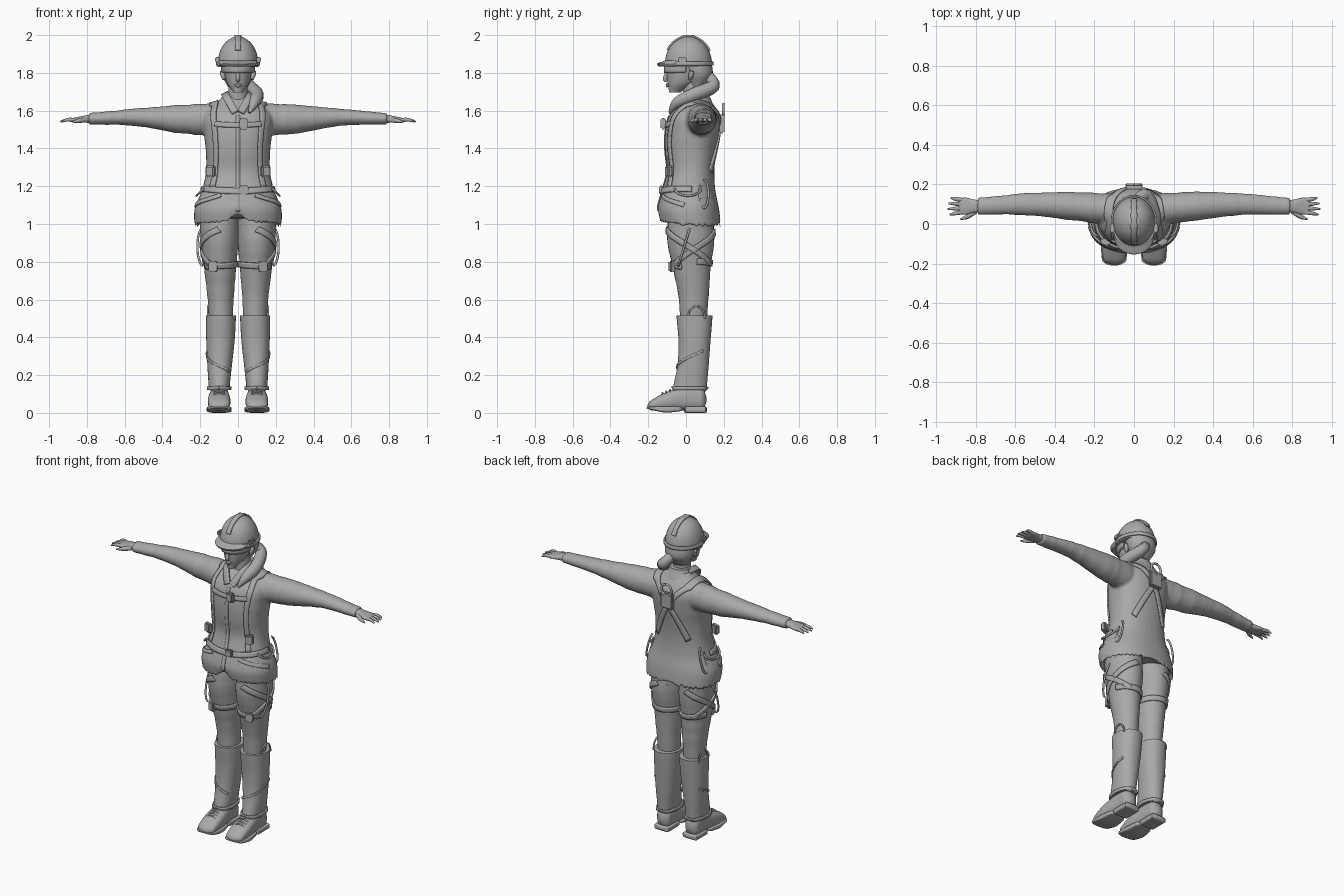
import bpy, bmesh, math, random
from mathutils import Vector

random.seed(4)
if "Cube" in bpy.data.objects:
    bpy.data.objects.remove(bpy.data.objects["Cube"])

grey = bpy.data.materials.new("plain grey")
grey.use_nodes = True
colour = (0.4, 0.4, 0.4, 1)
grey.diffuse_color = colour
grey.node_tree.nodes["Principled BSDF"].inputs["Base Color"].default_value = colour


def finish(name, bm, side=1):
    """Turn a bmesh into a shaded object, flipped across x for the right side."""
    bmesh.ops.scale(bm, vec=(side, 1, 1), verts=bm.verts)
    bmesh.ops.recalc_face_normals(bm, faces=bm.faces)
    mesh = bpy.data.meshes.new(name)
    bm.to_mesh(mesh)
    bm.free()
    mesh.polygons.foreach_set("use_smooth", [True] * len(mesh.polygons))
    mesh.set_sharp_from_angle(angle=math.radians(45))
    mesh.materials.append(grey)
    ob = bpy.data.objects.new(name, mesh)
    bpy.context.collection.objects.link(ob)
    return ob


def at(values, u):
    """Smooth value at fraction u along evenly spaced numbers or points."""
    if isinstance(values, (int, float)):
        return values
    last = len(values) - 1
    i = min(int(u * last), last - 1)
    t = u * last - i
    a, b, c, d = (values[min(max(k, 0), last)] for k in range(i - 1, i + 3))
    return b + (c - a) * (t / 2) + (a * 2 - b * 5 + c * 4 - d) * (t * t / 2) + (b * 3 - a - c * 3 + d) * (t ** 3 / 2)


def skin(bm, rings, closed=True):
    rows = [[bm.verts.new(co) for co in ring] for ring in rings]
    count = len(rows[0])
    for lower, upper in zip(rows, rows[1:]):
        for i in range(count if closed else count - 1):
            j = (i + 1) % count
            bm.faces.new((lower[i], lower[j], upper[j], upper[i]))
    if closed:
        bm.faces.new(rows[-1])
        return bm.faces.new(rows[0])


def add_loft(bm, span, radius, low, high, centre=0, axis="z", side=1, power=2, dome=0, wobble=0, rows=28):
    """Rounded sections along an axis: side radius, with low and high limits in the other direction."""
    rings = []
    for row in range(rows + 1):
        u = row / rows
        size = 1 + random.uniform(-wobble, wobble)
        rim = abs(2 * u - 1) - 1 + dome
        if rim > 0:
            size *= math.sqrt(max(0.05, 1 - (rim / dome) ** 2))
        bottom, top = at(low, u), at(high, u)
        t = span[0] + (span[1] - span[0]) * u
        ring = []
        for k in range(40):
            c, s = math.cos(math.tau * k / 40), math.sin(math.tau * k / 40)
            a = at(centre, u) + at(radius, u) * size * math.copysign(abs(c) ** (2 / power), c)
            b = (bottom + top) / 2 + (top - bottom) / 2 * size * math.copysign(abs(s) ** (2 / power), s)
            x, y, z = {"z": (a, b, t), "x": (t, a, b), "y": (a, t, b)}[axis]
            ring.append((x * side, y, z))
        rings.append(ring)
    return skin(bm, rings)


def loft(name, span, radius, low, high, **options):
    bm = bmesh.new()
    add_loft(bm, span, radius, low, high, **options)
    return finish(name, bm)


def trail(points, steps):
    """Evenly sampled path with its tangents."""
    points = [Vector(p) for p in points]
    path = [at(points, i / steps) for i in range(steps + 1)]
    return [(p, (path[min(i + 1, steps)] - path[max(i - 1, 0)]).normalized()) for i, p in enumerate(path)]


def tube(name, points, radius, side=1, steps=20):
    rings = []
    for i, (p, tangent) in enumerate(trail(points, steps)):
        u = tangent.cross(Vector((0.3, 0.2, 0.9))).normalized()
        v = tangent.cross(u)
        angles = [math.tau * k / 12 for k in range(12)]
        rings.append([p + (u * math.cos(w) + v * math.sin(w)) * at(radius, i / steps) for w in angles])
    bm = bmesh.new()
    skin(bm, rings)
    return finish(name, bm, side)


def loop(name, centre, across, up, radius, side=1, part=1):
    """Bent rod following part of an ellipse."""
    angles = [math.tau * part * i / 12 for i in range(13)]
    points = [Vector(centre) + Vector(across) * math.sin(w) + Vector(up) * math.cos(w) for w in angles]
    return tube(name, points, radius, side, 30)


def strap(name, points, width, target, centre, side=1, thick=0.009):
    """Flat webbing facing away from centre, laid on the target surface."""
    rows = []
    for p, tangent in trail(points, 40):
        across = tangent.cross(p - Vector((*centre, p.z)[:3])).normalized() * width
        rows.append([p + across * (k / 3 - 0.5) for k in range(4)])
    bm = bmesh.new()
    skin(bm, rows, closed=False)
    ob = finish(name, bm, side)
    if target:
        lay = ob.modifiers.new("lay", "SHRINKWRAP")
        lay.target, lay.wrap_mode, lay.offset = target, "ABOVE_SURFACE", thick / 2
    solid = ob.modifiers.new("thickness", "SOLIDIFY")
    solid.thickness, solid.offset = thick, 0
    return ob


def band(name, target, centre, reach, turns, heights, width, side=1, thick=0.009):
    """Webbing wound round an upright axis; turns count from the front towards the left."""
    points = []
    for i in range(17):
        w = math.tau * (turns[0] + (turns[1] - turns[0]) * i / 16)
        z = heights[0] + (heights[1] - heights[0]) * i / 16
        points.append((centre[0] + reach * math.sin(w), centre[1] - reach * math.cos(w), z))
    return strap(name, points, width, target, centre, side, thick)


def box(name, place, size, side=1, turn=0):
    bm = bmesh.new()
    bmesh.ops.create_cube(bm, size=1)
    bmesh.ops.scale(bm, vec=size, verts=bm.verts)
    bmesh.ops.bevel(bm, geom=bm.edges[:], offset=min(size) / 4, segments=2, affect="EDGES")
    ob = finish(name, bm)
    ob.location = (place[0] * side, place[1], place[2])
    ob.rotation_euler.z = turn * side


# Jacket: hollow hem, notched front, sleeves fused into the torso
bm = bmesh.new()
hem = add_loft(bm, (0.98, 1.68), [0.23, 0.23, 0.19, 0.17, 0.17, 0.18, 0.18, 0.08],
               [-0.14, -0.15, -0.125, -0.1, -0.11, -0.11, -0.085, 0],
               [0.185, 0.175, 0.155, 0.15, 0.16, 0.175, 0.175, 0.12], power=2.3)
bmesh.ops.recalc_face_normals(bm, faces=bm.faces)
bmesh.ops.inset_individual(bm, faces=[hem], thickness=0.015, depth=-0.04)
for v in bm.verts:
    if v.co.z < 1.1 and v.co.y < 0:
        notch = max(0, 1 - abs(v.co.x) / 0.07)
        v.co.z += (0.02 + 0.05 * notch) * min(1, -v.co.y * 10) * (1.1 - v.co.z) / 0.12
for side in (1, -1):
    add_loft(bm, (0.07, 0.79), [0.08, 0.072, 0.055, 0.043], [1.465, 1.48, 1.52, 1.526],
             [1.64, 1.63, 1.61, 1.588], centre=[0.07, 0.09, 0.1, 0.09], axis="x", side=side, wobble=0.03)
jacket = finish("jacket", bm)
fuse = jacket.modifiers.new("fuse", "REMESH")
fuse.mode, fuse.voxel_size, fuse.use_smooth_shade = "VOXEL", 0.008, True
soften = jacket.modifiers.new("soften", "SMOOTH")
soften.factor, soften.iterations = 0.5, 4

torso = (0, 0.03)
strap("front_placket", [(0, -0.12, 1.59), (0, -0.14, 1.07)], 0.022, jacket, torso, thick=0.005)
loft("collar", (1.64, 1.7), [0.085, 0.065], [-0.02, 0.01], [0.14, 0.115])

# Neck and head
loft("neck", (1.6, 1.77), 0.05, -0.015, 0.09)
head = loft("head", (1.695, 1.92), [0.025, 0.055, 0.07, 0.077, 0.08, 0.06], [-0.09, -0.1, -0.1, -0.08],
            [-0.03, 0.06, 0.1, 0.12, 0.1])
tube("nose", [(0, -0.094, 1.815), (0, -0.111, 1.77), (0, -0.1, 1.756)], [0.007, 0.012, 0.007])
for lip, z in (("upper_lip", 1.74), ("lower_lip", 1.73)):
    tube(lip, [(-0.024, -0.09, 1.734), (0, -0.1, z), (0.024, -0.09, 1.734)], [0.002, 0.007, 0.002])
band("goggles", head, (0, 0), 0.1, (-0.25, 0.25), (1.82, 1.82), 0.04, thick=0.014)

# Hair with a tail drawn over the left shoulder
loft("hair", (1.715, 1.86), [0.05, 0.085, 0.092], [0.02, -0.03], [0.1, 0.14, 0.135], dome=0.2)
tube("hair_tail", [(0.01, 0.11, 1.79), (0.06, 0.145, 1.73), (0.1, 0.04, 1.685), (0.085, -0.05, 1.64),
                   (0.06, -0.085, 1.59)], [0.028, 0.036, 0.033, 0.008])

# Helmet
curve = [max(0.05, 1 - (i / 12) ** 2.3) ** 0.5 for i in range(13)]
helmet = loft("helmet_shell", (1.832, 1.991), [0.108 * c for c in curve],
              [0.013 - 0.125 * c for c in curve], [0.013 + 0.125 * c for c in curve])
loft("helmet_brim", (1.834, 1.866), [0.09, 0.1, 0.1], [-0.145, -0.152, -0.11], 0.02)
strap("helmet_crest", [(0, -0.1, 1.92), (0, -0.05, 1.98), (0, 0.08, 1.98), (0, 0.13, 1.92)], 0.03,
      helmet, (0, 0.015, 1.85))
band("helmet_rim", helmet, (0, 0.013), 0.12, (0.1, 0.9), (1.85, 1.85), 0.02)

# Harness front and back pieces
band("chest_strap", jacket, torso, 0.17, (-0.13, 0.13), (1.53, 1.53), 0.03)
band("waist_belt", jacket, torso, 0.18, (-0.25, 0.25), (1.18, 1.18), 0.034)
box("chest_buckle", (0.03, -0.12, 1.53), (0.046, 0.028, 0.06))
box("belt_buckle", (0.03, -0.133, 1.18), (0.05, 0.022, 0.045))
box("back_pad", (0, 0.19, 1.53), (0.085, 0.026, 0.1))
loop("back_ring", (0, 0.198, 1.6), (0.035, 0, 0), (0, 0, 0.035), 0.007)

for side, word in ((1, "left_"), (-1, "right_")):
    # Trouser leg and gaiter
    leg, shin = (0.1, 0.03), (0.09, 0.04)
    thigh = loft(word + "trouser_leg", (0.47, 1.07), [0.062, 0.07, 0.085, 0.1, 0.1], [-0.03, -0.04, -0.07, -0.1, -0.09],
                 [0.11, 0.12, 0.13, 0.15, 0.14], centre=[0.09, 0.1], side=side, wobble=0.012)
    gaiter = loft(word + "gaiter", (0.12, 0.515), [0.055, 0.065, 0.075, 0.079], [-0.07, -0.045, -0.04, -0.05],
                  [0.11, 0.12, 0.13, 0.14], centre=[0.1, 0.09], side=side, power=2.2)
    band(word + "gaiter_flap", gaiter, shin, 0.09, (-0.1, 0.35), (0.22, 0.33), 0.012, side, 0.006)
    band(word + "gaiter_hem", gaiter, (0.1, 0.02), 0.08, (0, 1), (0.13, 0.13), 0.018, side)
    loop(word + "gaiter_pull", (0.16, 0.055, 0.5), (0, 0, 0.065), (0, 0.045, 0), 0.005, side, 0.5)

    # Boot
    loft(word + "boot", (-0.205, 0.108), [0.055, 0.06, 0.05, 0.045], 0.012, [0.06, 0.1, 0.13, 0.15, 0.13],
         centre=0.1, axis="y", side=side, power=2.5, dome=0.2)
    loft(word + "boot_sole", (-0.21, -0.01), [0.06, 0.066, 0.052], [0.02, 0.002, 0.01], 0.034,
         centre=0.1, axis="y", side=side, power=5, dome=0.3)
    loft(word + "boot_heel", (-0.012, 0.112), 0.051, 0, 0.034, centre=0.1, axis="y", side=side, power=5, dome=0.15)
    for i in range(4):
        y, z = 0.02 * i - 0.125, 0.105 + 0.008 * i
        tube(word + "lace_%d" % i, [(0.07, y, z - 0.01), (0.1, y, z), (0.13, y, z - 0.01)], 0.005, side)

    # Thigh harness
    band(word + "thigh_loop", thigh, leg, 0.1, (0.15, -0.7), (0.775, 0.8), 0.032, side)
    band(word + "thigh_strap_front", thigh, leg, 0.1, (0, 0.45), (0.97, 0.79), 0.03, side)
    band(word + "thigh_strap_back", thigh, leg, 0.1, (0.05, 0.5), (0.775, 0.96), 0.03, side)
    box(word + "thigh_buckle", (0.132, -0.075, 0.775), (0.045, 0.024, 0.058), side, 0.3)
    loop(word + "hanging_loop", (0.185, -0.01, 0.88), (0.03, 0, 0), (0, 0.03, 0.1), 0.006, side, 0.5)

    # Shoulder harness, crossing on the back
    strap(word + "shoulder_strap", [(0.145, -0.1, 1.2), (0.14, -0.12, 1.45), (0.142, -0.03, 1.65), (0.11, 0.15, 1.63),
          (0, 0.19, 1.5), (-0.12, 0.15, 1.28)], 0.038, jacket, (0.08, 0.04, 1.45), side)
    box(word + "chest_adjuster", (0.145, -0.09, 1.28), (0.05, 0.03, 0.06), side, 0.4)

    # Jacket trim and hip gear
    strap(word + "lapel", [(0.07, 0.07, 1.69), (0.06, -0.03, 1.67), (0.015, -0.085, 1.59)], 0.04,
          None, (0, 0.06, 1.55), side, 0.012)
    band(word + "pocket_welt", jacket, torso, 0.2, (0.08, 0.22), (1.16, 1.09), 0.022, side, 0.007)
    loop(word + "hip_hook", (0.188, 0.095, 1.16), (0, 0.024, 0), (-0.018, 0, 0.075), 0.006, side, 0.85)
    loop(word + "gear_loop", (0.18, 0.01, 1.19), (0.04, 0, -0.04), (0, 0.07, 0), 0.006, side, 0.5)

    # Hand
    loft(word + "palm", (0.77, 0.89), [0.03, 0.034, 0.043, 0.04], [1.535, 1.54], [1.58, 1.56],
         centre=0.09, axis="x", side=side, power=2.4, dome=0.15)
    for i, finger in enumerate(("index", "middle", "ring", "little")):
        y, tip = 0.06 + 0.02 * i, 0.945 - 0.012 * abs(i - 1.3)
        fan = 0.008 * (i - 1.5)
        tube(word + finger + "_finger", [(0.86, y, 1.55), (0.9, y + fan / 2, 1.552), (tip, y + fan, 1.542)],
             [0.011, 0.01, 0.004], side)
    tube(word + "thumb", [(0.8, 0.066, 1.552), (0.84, 0.038, 1.547), (0.876, 0.024, 1.54)], [0.014, 0.012, 0.004], side)

    # Ear and helmet clip
    tube(word + "ear", [(0.075, 0.02, 1.765), (0.084, 0.032, 1.81)], [0.007, 0.014, 0.012], side)
    box(word + "helmet_clip", (0.11, -0.02, 1.87), (0.022, 0.045, 0.03), side)
